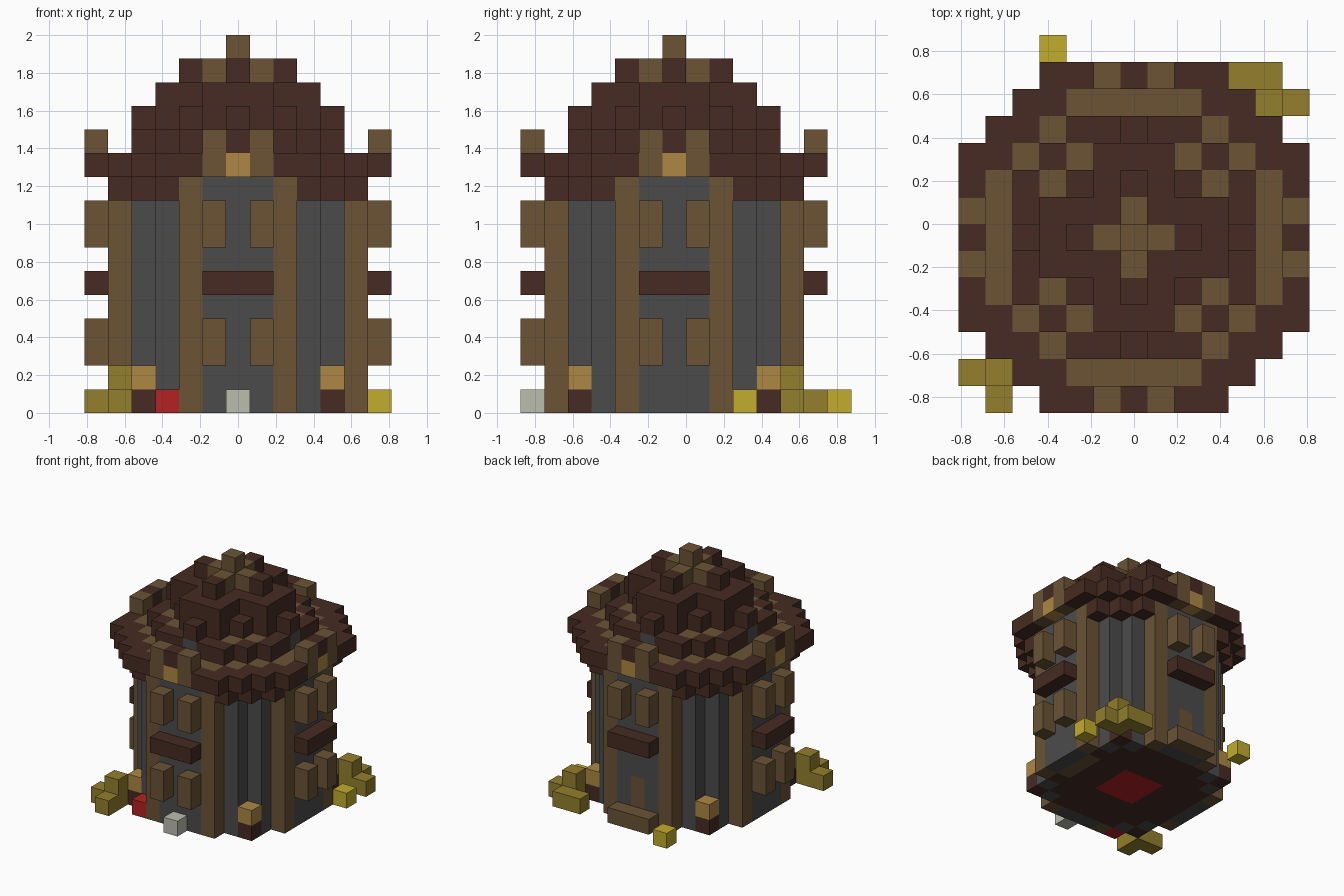
import bpy, bmesh
from mathutils import Vector

cube = bpy.data.objects.get("Cube")
if cube:
    bpy.data.objects.remove(cube)

S = 0.125  # block size


def material(name, rgb):
    col = [(c / 255 / 12.92 if c < 11 else ((c / 255 + 0.055) / 1.055) ** 2.4) for c in rgb] + [1]
    m = bpy.data.materials.new(name)
    m.use_nodes = True
    m.diffuse_color = col
    m.node_tree.nodes["Principled BSDF"].inputs["Base Color"].default_value = col
    return m


dark = material("dark wood", (70, 43, 34))
brown = material("light wood", (107, 83, 53))
grey = material("grey stone", (75, 75, 75))
tan = material("lamp tan", (174, 135, 67))
olive = material("olive straw", (147, 127, 45))
yellow = material("yellow straw", (193, 173, 44))
red = material("red", (178, 33, 36))
pale = material("pale stone", (187, 189, 174))

cells = {}   # block position -> part name
parts = {}   # part name -> material


def put(part, mat, plan, low, high=None):
    """Stack a plan of (x, y) blocks from layer low to layer high."""
    parts[part] = mat
    for x, y in plan:
        for z in range(low, (low if high is None else high) + 1):
            cells[x, y, z] = part


def disc(rows):
    """Round plan given the half width of each row out from the middle."""
    return {(x, y) for y in range(1 - len(rows), len(rows))
            for x in range(-rows[abs(y)], rows[abs(y)] + 1)}


def around(*plan):
    """Repeat blocks on all four sides, mirrored."""
    out = set()
    for x, y in plan:
        for a in (-1, 1):
            for b in (-1, 1):
                out |= {(a * x, b * y), (a * y, b * x)}
    return out


body = disc([5, 5, 5, 4, 3, 2])
inner = disc([4, 4, 4, 3, 2])

# Tower walls, floor and posts
put("tower_wall", grey, body, 0, 9)
put("floor", dark, inner, 0)
put("floor_bench", brown, {(4, y) for y in (-1, 0, 1)}, 0)
put("rug", red, disc([1, 1]), 0)
put("corner_posts", brown, around((2, 5)), 0, 9)

# Shutters, sills, back door and its step
put("upper_shutters", brown, around((1, 6)), 7, 8)
put("lower_shutters", brown, {p for p in around((1, 6)) if p[1] < 6}, 2, 3)
put("window_sills", dark, around((0, 6), (1, 6)), 5)
put("back_door", brown, {(0, 5)}, 1, 2)
put("door_step", brown, {(x, 6) for x in (-1, 0, 1)}, 0)

# Roof, from the eaves up
put("eave_brackets", dark, around((3, 5), (4, 4)), 9)
put("eave", dark, disc([6, 6, 6, 6, 5, 4, 3]), 10)
put("eave_inlay", brown, body - inner, 10)
put("gable_posts", brown, around((1, 6)), 10, 11)
put("gable_lamps", tan, around((0, 6)), 10)
put("gable_caps", dark, around((0, 6)), 11)
put("roof_step", dark, inner, 11)
put("roof_inlay", brown, around((2, 3)), 11)
put("dormer_windows", grey, around((0, 4)), 11)
put("dormer_caps", dark, around((0, 4)), 12)
put("roof_drum", dark, disc([3, 3, 2, 1]), 12)
put("roof_cross", dark, disc([3, 3, 1, 1]), 13)
put("crown_blocks", dark, around((0, 2)), 14)
put("crown_arms", brown, around((0, 1)) | {(0, 0)}, 14)
put("finial", brown, {(0, 0)}, 15)

# Things standing on the ground
put("lantern_bases", dark, around((4, 4)), 0)
put("lanterns", tan, around((4, 4)), 1)
put("red_block", red, {(-3, -5)}, 0)
put("pale_block", pale, {(0, -6)}, 0)
put("yellow_bales", yellow, {(6, 3), (-3, 7)}, 0)
put("back_straw", olive, {(4, 6), (5, 6), (5, 5), (6, 5)}, 0)
put("front_straw", olive, {(-6, -5), (-5, -5), (-5, -6)}, 0)
put("straw_tops", olive, {(5, 5), (-5, -5)}, 1)

# One object per part, keeping only the faces that are open to the air
for part, mat in parts.items():
    bm = bmesh.new()
    for cell in (c for c, name in cells.items() if name == part):
        centre = Vector((cell[0], cell[1] - 0.5, cell[2] + 0.5)) * S
        for axis in range(3):
            for sign in (-1, 1):
                n = Vector((0, 0, 0))
                n[axis] = sign
                if tuple(int(c + d) for c, d in zip(cell, n)) in cells:
                    continue
                u = Vector((0, 0, 0))
                u[(axis + 1) % 3] = 1
                w = n.cross(u)
                corners = (-u - w, u - w, u + w, w - u)
                bm.faces.new([bm.verts.new(centre + (n + c) * S / 2) for c in corners])
    bmesh.ops.remove_doubles(bm, verts=bm.verts, dist=0.001)
    mesh = bpy.data.meshes.new(part)
    bm.to_mesh(mesh)
    bm.free()
    mesh.materials.append(mat)
    bpy.context.collection.objects.link(bpy.data.objects.new(part, mesh))
